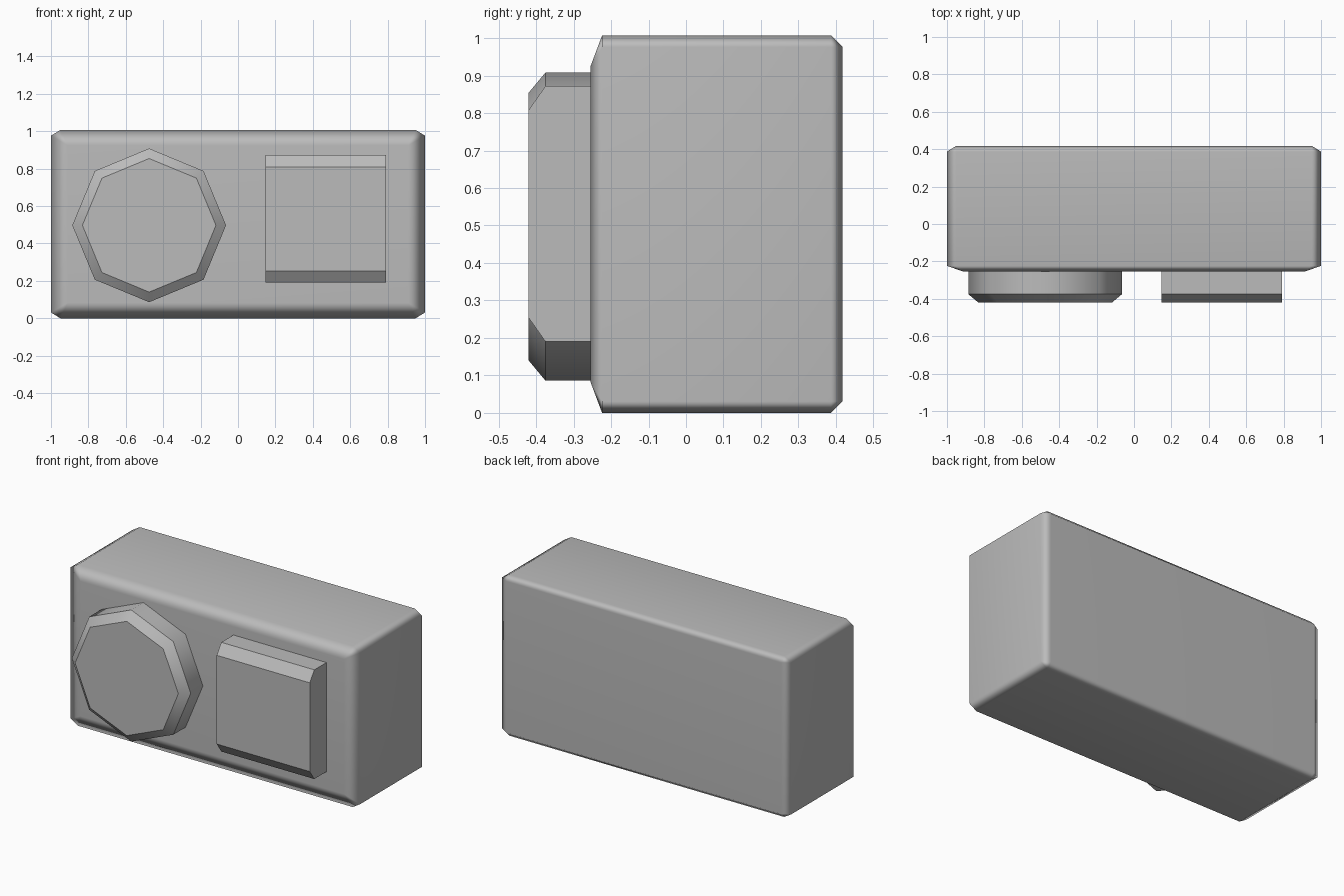
import bpy, bmesh, math

if "Cube" in bpy.data.objects:
    bpy.data.objects.remove(bpy.data.objects["Cube"], do_unlink=True)

grey = bpy.data.materials.new("mid_grey")
grey.use_nodes = True
GREY = (0.5, 0.5, 0.5, 1)
grey.diffuse_color = GREY
grey.node_tree.nodes["Principled BSDF"].inputs["Base Color"].default_value = GREY


def add_object(name, bm):
    bmesh.ops.recalc_face_normals(bm, faces=bm.faces[:])
    mesh = bpy.data.meshes.new(name)
    bm.to_mesh(mesh)
    bm.free()
    mesh.materials.append(grey)
    obj = bpy.data.objects.new(name, mesh)
    bpy.context.collection.objects.link(obj)
    return obj


def loft(bm, rings):
    """Skin matching rings of points and cap both ends; ring edges stay sharp."""
    loops = [[bm.verts.new(p) for p in ring] for ring in rings]
    n = len(loops[0])
    for a, b in zip(loops, loops[1:]):
        for i in range(n):
            j = (i + 1) % n
            bm.faces.new((a[i], a[j], b[j], b[i])).smooth = True
    bm.faces.new(loops[0])
    bm.faces.new(loops[-1])
    for loop in loops:
        for i in range(n):
            bm.edges.get((loop[i], loop[(i + 1) % n])).smooth = False


# Body: bevelled box with a wider, shallower bevel around the front
W, H, FRONT, BACK, BEVEL = 1.0, 1.007, -0.255, 0.418, 0.031
bm = bmesh.new()
bmesh.ops.create_cube(bm, size=2)
for v in bm.verts:
    v.co = (v.co.x * W, FRONT if v.co.y < 0 else BACK, (v.co.z + 1) * H / 2)
bmesh.ops.bevel(bm, geom=bm.edges[:], offset=BEVEL, segments=1, affect='EDGES')
for v in bm.verts:
    if abs(v.co.x) < W - 0.001:
        inset = 0.09 if v.co.y < FRONT + 0.001 else 0.05
        v.co.x = math.copysign(W - inset, v.co.x)
    if v.co.y < FRONT + 0.001:
        v.co.z = 0.083 if v.co.z < H / 2 else H - 0.083
for f in bm.faces:
    f.smooth = True
body = add_object("body", bm)
weighted = body.modifiers.new("weighted_normals", 'WEIGHTED_NORMAL')
weighted.keep_sharp = True

# Eight-sided raised dial
bm = bmesh.new()
loft(bm, [[(-0.475 + r * math.cos(k * math.pi / 4), y, 0.497 + r * math.sin(k * math.pi / 4))
           for k in range(8)]
          for r, y in ((0.411, -0.25), (0.411, -0.375), (0.357, -0.42))])
add_object("octagonal_dial", bm)

# Raised panel, chamfered along its top and bottom only
bm = bmesh.new()
profile = [(-0.25, 0.19), (-0.375, 0.19), (-0.42, 0.254),
           (-0.42, 0.808), (-0.375, 0.872), (-0.25, 0.872)]
loft(bm, [[(x, y, z) for y, z in profile] for x in (0.147, 0.79)])
for f in bm.faces:
    f.smooth = False
add_object("square_panel", bm)
